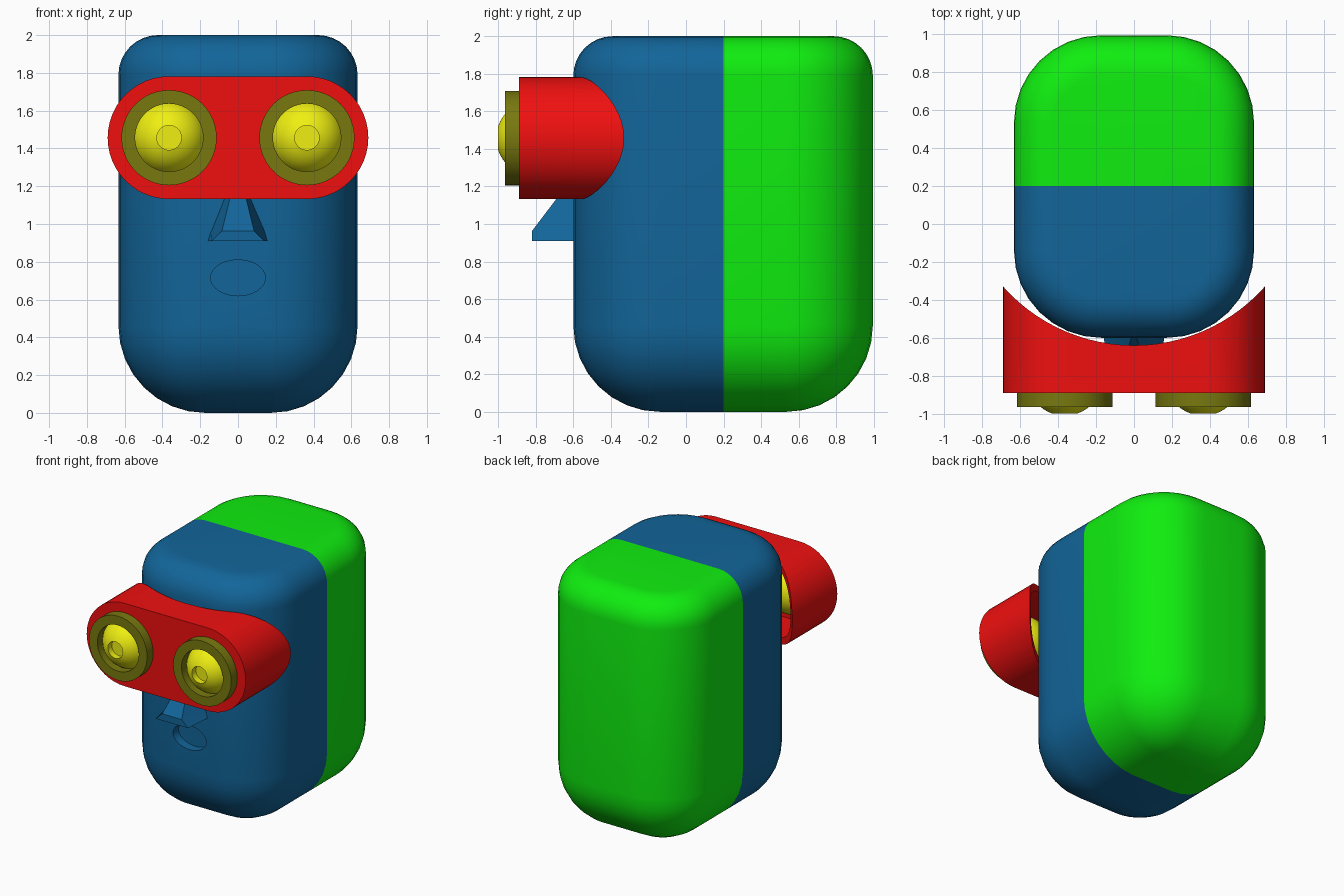
import bpy, bmesh
from math import sin, cos, pi, sqrt, asin
from mathutils import Vector

if "Cube" in bpy.data.objects:
    bpy.data.objects.remove(bpy.data.objects["Cube"])


def material(name, rgb):
    m = bpy.data.materials.new(name)
    m.diffuse_color = (*rgb, 1)
    m.use_nodes = True
    m.node_tree.nodes["Principled BSDF"].inputs["Base Color"].default_value = m.diffuse_color
    return m


BLUE = material("blue", (0.006, 0.13, 0.32))
GREEN = material("green", (0.005, 0.85, 0.005))
RED = material("red", (0.87, 0.005, 0.005))
YELLOW = material("yellow", (0.87, 0.87, 0.006))
OLIVE = material("olive", (0.19, 0.19, 0.005))


def finish(name, bm, mat=None):
    bmesh.ops.remove_doubles(bm, verts=bm.verts, dist=1e-5)
    bmesh.ops.recalc_face_normals(bm, faces=bm.faces)
    me = bpy.data.meshes.new(name)
    bm.to_mesh(me)
    bm.free()
    ob = bpy.data.objects.new(name, me)
    bpy.context.collection.objects.link(ob)
    if mat:
        me.materials.append(mat)
    return ob


def loft(rings, caps=True, wrap=False):
    """Skin a list of equally long rings of points."""
    bm = bmesh.new()
    rows = [[bm.verts.new(p) for p in r] for r in rings]
    n = len(rows[0])
    pairs = list(zip(rows, rows[1:]))
    if wrap:
        pairs.append((rows[-1], rows[0]))
    for a, b in pairs:
        for i in range(n):
            j = (i + 1) % n
            bm.faces.new((a[i], a[j], b[j], b[i]))
    if caps:
        bm.faces.new(rows[0])
        bm.faces.new(rows[-1])
    return bm


def prism(name, outline, y0, y1, mat=None):
    return finish(name, loft([[(x, y, z) for x, z in outline] for y in (y0, y1)]), mat)


def lathe(name, profile, cx, cz, mat=None, wrap=False, seg=48):
    """Turn an (r, y) profile about an axis parallel to y."""
    rings = [[(cx + r * cos(2 * pi * i / seg), y, cz + r * sin(2 * pi * i / seg))
              for i in range(seg)] for r, y in profile]
    return finish(name, loft(rings, False, wrap), mat)


def cut(ob, cutter):
    mod = ob.modifiers.new("cut", 'BOOLEAN')
    mod.operation = 'DIFFERENCE'
    mod.solver = 'EXACT'
    mod.object = cutter
    bpy.context.view_layer.objects.active = ob
    bpy.ops.object.modifier_apply(modifier=mod.name)
    bpy.data.objects.remove(cutter)


def ellipse(cx, cz, rx, rz, n=40):
    return [(cx + rx * cos(2 * pi * i / n), cz + rz * sin(2 * pi * i / n)) for i in range(n)]


# Head: rounded plan, tight rounding on top, generous rounding below
HX, Y0, Y1, R, RT, SEG = 0.633, -0.6, 0.995, 0.46, 0.21, 8


def plan(inset, z):
    r = R - inset
    pts = []
    for k, (cx, cy) in enumerate([(HX - R, Y1 - R), (R - HX, Y1 - R),
                                  (R - HX, Y0 + R), (HX - R, Y0 + R)]):
        for i in range(SEG + 1):
            a = pi / 2 * (k + i / SEG)
            pts.append((cx + r * cos(a), cy + r * sin(a), z))
    return pts


def head_half(name, mat, front):
    angles = [pi / 2 * i / SEG for i in range(SEG + 1)]
    rings = [plan(R * (1 - sin(a)), R * (1 - cos(a))) for a in angles]
    rings += [plan(RT * (1 - cos(a)), 2 - RT + RT * sin(a)) for a in angles]
    bm = loft(rings)
    bmesh.ops.remove_doubles(bm, verts=bm.verts, dist=1e-5)
    res = bmesh.ops.bisect_plane(bm, geom=bm.verts[:] + bm.edges[:] + bm.faces[:],
                                 plane_co=(0, 0.2, 0), plane_no=(0, 1, 0),
                                 clear_outer=front, clear_inner=not front)
    edges = [e for e in res["geom_cut"] if isinstance(e, bmesh.types.BMEdge)]
    bmesh.ops.edgeloop_fill(bm, edges=edges)
    return finish(name, bm, mat)


face = head_half("head_front", BLUE, True)
head_half("head_back", GREEN, False)

# Mouth recess
cut(face, prism("mouth_cutter", ellipse(0, 0.715, 0.145, 0.095), -0.8, -0.53))

# Nose: tapering wedge with a flared foot
nose_levels = [(0.91, 0.16, 0.14, -0.82), (0.963, 0.145, 0.085, -0.82),
               (1.25, 0.03, 0.015, -0.602)]
finish("nose", loft([[(-b, -0.58, z), (b, -0.58, z), (f, y, z), (-f, y, z)]
                     for z, b, f, y in nose_levels]), BLUE)

# Goggles: hollow stadium body hugging the face
EX, EZ = 0.365, 1.457


def stadium(r, n=24):
    return [(s * EX + r * cos(a0 + pi * i / n), EZ + r * sin(a0 + pi * i / n))
            for s, a0 in ((1, -pi / 2), (-1, pi / 2)) for i in range(n + 1)]


goggles = prism("goggles", stadium(0.325), -0.89, -0.2, RED)
cr, cy = 0.923, 0.283
circle = [[(cr * cos(2 * pi * i / 96), cy + cr * sin(2 * pi * i / 96), z) for i in range(96)]
          for z in (1, 2)]
cut(goggles, finish("face_cutter", loft(circle)))
cut(goggles, prism("cavity_cutter", stadium(0.275), -0.84, 0.1))

# Eyes: socket ring and ball with a drilled pupil
BALL, PUPIL = 0.2, 0.065
centre = -1 + sqrt(BALL ** 2 - PUPIL ** 2)
start = asin(PUPIL / BALL)
for side, x in (("left", EX), ("right", -EX)):
    cut(goggles, prism("eye_cutter", ellipse(x, EZ, 0.19, 0.19, 48), -1.1, -0.8))
    lathe(side + "_eye_ring", [(0.18, -0.965), (0.252, -0.965), (0.252, -0.87), (0.18, -0.87)],
          x, EZ, OLIVE, wrap=True)
    ball = [(0, -0.95), (PUPIL, -0.95)]
    for i in range(21):
        a = start + (pi - start) * i / 20
        ball.append((BALL * sin(a), centre - BALL * cos(a)))
    lathe(side + "_eye", ball, x, EZ, YELLOW)

# Smooth shading with crisp edges
for ob in bpy.context.scene.objects:
    bpy.ops.object.select_all(action='DESELECT')
    ob.select_set(True)
    bpy.context.view_layer.objects.active = ob
    bpy.ops.object.shade_smooth_by_angle(angle=pi / 6)
